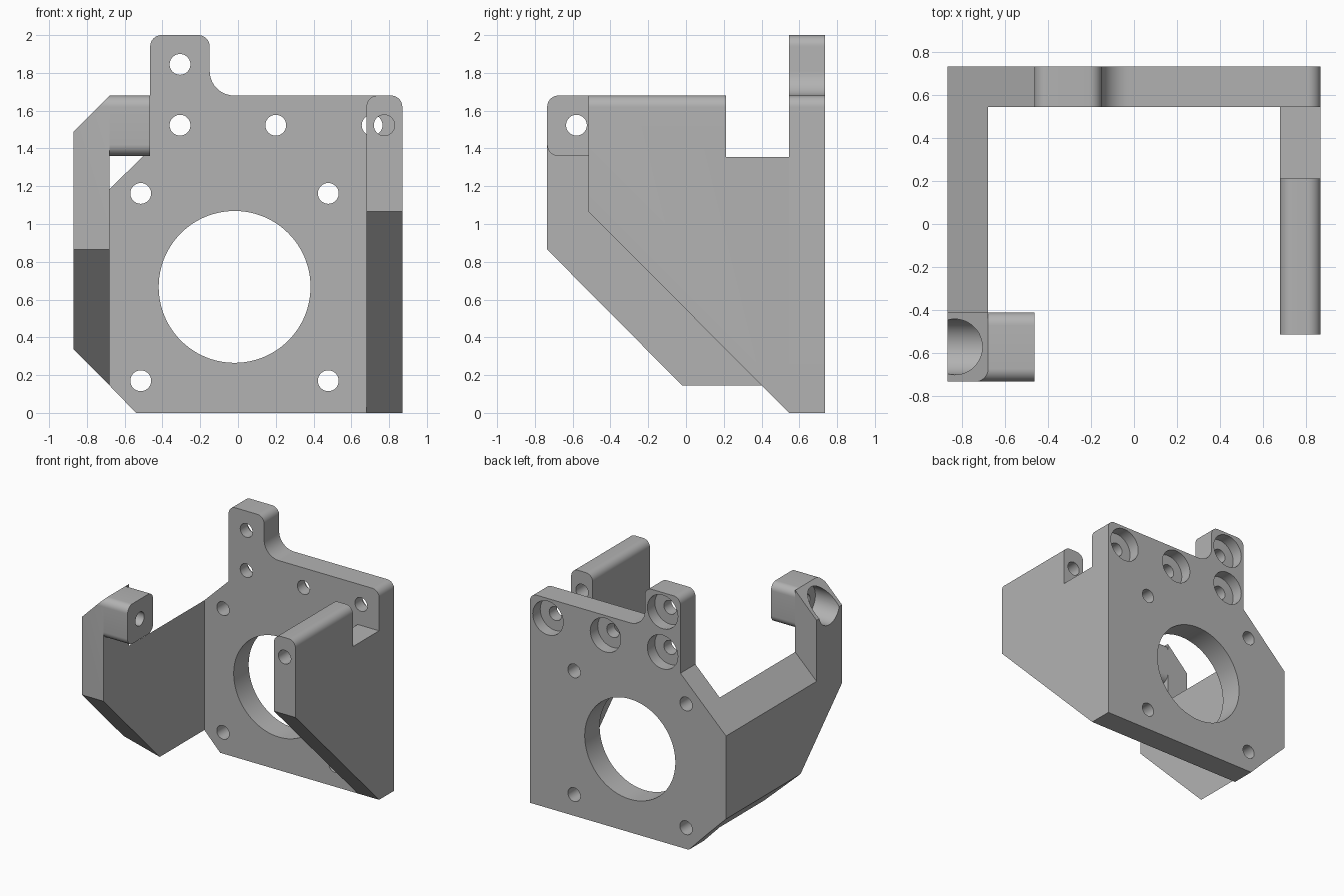
import bpy, bmesh, math
from mathutils import Vector

if "Cube" in bpy.data.objects:
    bpy.data.objects.remove(bpy.data.objects["Cube"])

grey = bpy.data.materials.new("plain grey")
grey.diffuse_color = (0.448, 0.448, 0.448, 1)
grey.use_nodes = True
grey.node_tree.nodes["Principled BSDF"].inputs["Base Color"].default_value = grey.diffuse_color


def fillet(points, steps=10):
    """Round the corners of a closed 2D outline; each point is (a, b[, radius])."""
    out, n = [], len(points)
    for i, p in enumerate(points):
        c = Vector(p[:2])
        if len(p) < 3:
            out.append(c)
            continue
        u = (Vector(points[i - 1][:2]) - c).normalized()
        v = (Vector(points[(i + 1) % n][:2]) - c).normalized()
        half = u.angle(v) / 2
        mid = c + (u + v).normalized() * (p[2] / math.sin(half))
        start = c + u * (p[2] / math.tan(half)) - mid
        end = c + v * (p[2] / math.tan(half)) - mid
        sweep = math.pi - 2 * half
        for k in range(steps + 1):
            t = k / steps
            out.append(mid + (start * math.sin((1 - t) * sweep) + end * math.sin(t * sweep)) / math.sin(sweep))
    return out


def prism(name, outline, axis, lo, hi, planes=()):
    """Extrude an outline along x (a=y, b=z) or y (a=x, b=z), then trim by planes."""
    bm = bmesh.new()
    place = (lambda p, d: (d, p[0], p[1])) if axis == 'x' else (lambda p, d: (p[0], d, p[1]))
    rings = [[bm.verts.new(place(p, d)) for p in outline] for d in (lo, hi)]
    n = len(outline)
    bm.faces.new(rings[0])
    bm.faces.new(rings[1])
    for i in range(n):
        j = (i + 1) % n
        bm.faces.new((rings[0][i], rings[0][j], rings[1][j], rings[1][i]))
    for co, normal in planes:
        bmesh.ops.bisect_plane(bm, geom=bm.verts[:] + bm.edges[:] + bm.faces[:], dist=1e-5,
                               plane_co=co, plane_no=normal, clear_outer=True)
        bmesh.ops.holes_fill(bm, edges=[e for e in bm.edges if e.is_boundary])
    bmesh.ops.recalc_face_normals(bm, faces=bm.faces[:])
    me = bpy.data.meshes.new(name)
    bm.to_mesh(me)
    bm.free()
    ob = bpy.data.objects.new(name, me)
    bpy.context.collection.objects.link(ob)
    return ob


def cyl(a, b, r, axis, lo, hi, seg=48):
    pts = [(a + r * math.cos(2 * math.pi * k / seg), b + r * math.sin(2 * math.pi * k / seg)) for k in range(seg)]
    return prism("cutter", pts, axis, lo, hi)


def carve(ob, cutters):
    for c in cutters:
        m = ob.modifiers.new("cut", 'BOOLEAN')
        m.operation, m.solver, m.object = 'DIFFERENCE', 'EXACT', c
    bpy.context.view_layer.update()
    dg = bpy.context.evaluated_depsgraph_get()
    me = bpy.data.meshes.new_from_object(ob.evaluated_get(dg))
    ob.modifiers.clear()
    ob.data = me
    for c in cutters:
        bpy.data.objects.remove(c)
    me.materials.clear()
    me.materials.append(grey)
    bpy.ops.object.select_all(action='DESELECT')
    ob.select_set(True)
    bpy.context.view_layer.objects.active = ob
    bpy.ops.object.shade_smooth_by_angle(angle=math.radians(25))


YB, YI = 0.735, 0.545      # back plate outer and inner face
XL, XI = -0.87, -0.68      # left wall outer and inner face
R = 0.06

# Back plate with motor opening, motor holes and counterbored screw holes
plate = prism("back_plate", fillet([
    (-0.54, 0), (0.87, 0), (0.87, 1.68, R), (-0.15, 1.68, 0.13), (-0.15, 2.0, R),
    (-0.465, 2.0, R), (-0.465, 1.395), (XI, 1.185), (XL, 1.0), (XL, 0.335), (XI, 0.145)]), 'y', YI, YB)
cuts = [cyl(-0.018, 0.667, 0.402, 'y', 0.4, 0.9, 96)]
cuts += [cyl(x, z, 0.055, 'y', 0.4, 0.9) for x in (-0.515, 0.478) for z in (0.17, 1.162)]
for x, z in ((-0.307, 1.845), (-0.307, 1.523), (0.2, 1.523), (0.71, 1.523)):
    cuts += [cyl(x, z, 0.055, 'y', 0.4, 0.9), cyl(x, z, 0.135, 'y', 0.64, 0.9)]
carve(plate, cuts)


def clamp_bore():
    return [cyl(-0.58, 1.523, 0.055, 'x', -1, -0.3), cyl(-0.573, 1.523, 0.13, 'x', -1, -0.655)]


# Left wall with its upright arm: chamfered below and at the top, sloping shoulder
left = prism("left_wall_and_arm", fillet([
    (-0.735, 0.865), (-0.02, 0.145), (YI, 0.145), (YI, 1.68), (-0.412, 1.68, R), (-0.735, 1.68, R)]),
    'x', XL, XI, [((XL, 0, 0.335), (-1, 0, -1)), ((XL, 0, 1.49), (-1, 0, 1))])
shoulder = prism("cutter", [(-0.965, 0.9075), (XI, 1.185), (-0.58, 1.2824), (-0.58, 1.9), (-0.965, 1.9)],
                 'y', -0.412, 0.7)
carve(left, [shoulder] + clamp_bore())

# Rounded clamp block at the top of the arm
block = prism("clamp_block", fillet([
    (-0.735, 1.36, R), (-0.412, 1.36, R), (-0.412, 1.68, R), (-0.735, 1.68, R)]), 'x', XI, -0.465)
carve(block, clamp_bore())

# Right wall: rounded top, sloping underside, notch by the plate, lengthwise hole
right = prism("right_wall", fillet([
    (0.68, 0), (0.87, 0), (0.87, 1.68, R), (0.68, 1.68, R)]), 'y', -0.515, YI,
    [((0, YI, 0), (0, -1.065, -1.06))])
notch = prism("cutter", [(0.212, 1.355), (0.7, 1.355), (0.7, 1.9), (0.212, 1.9)], 'x', 0.5, 1.0)
carve(right, [notch, cyl(0.774, 1.523, 0.055, 'y', -0.7, 0.4)])
